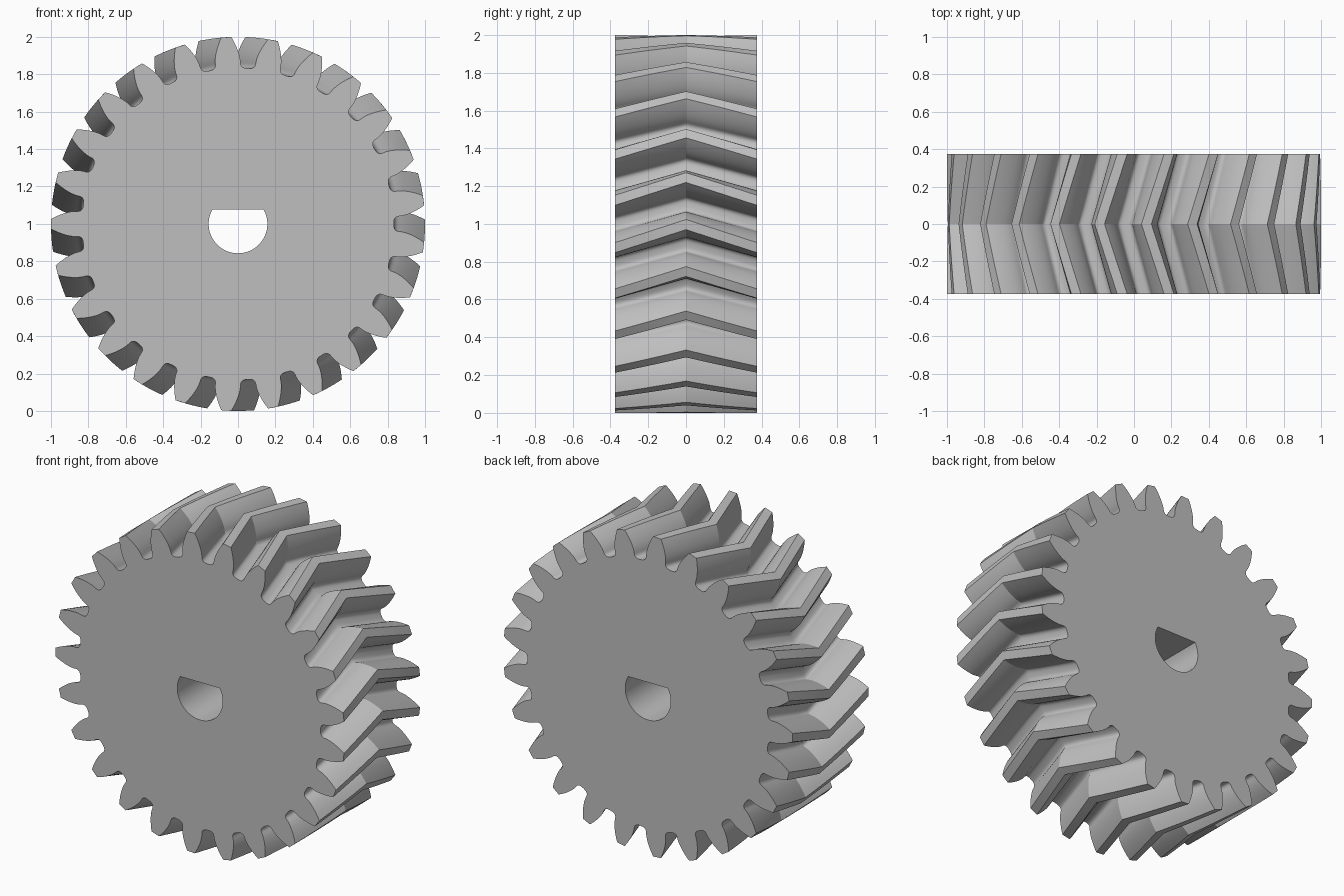
import bpy
import bmesh
import math

TEETH = 25
TIP_R, BASE_R, ROOT_R, PITCH_R = 1.0, 0.87, 0.833, 0.926
HALF_WIDTH = 0.375
TWIST = math.radians(7)
PITCH = 2 * math.pi / TEETH
SLICES = 4          # rings per helical half

cube = bpy.data.objects.get("Cube")
if cube:
    bpy.data.objects.remove(cube, do_unlink=True)

steel = bpy.data.materials.new("plain grey")
steel.use_nodes = True
grey = (0.52, 0.52, 0.52, 1)
steel.diffuse_color = grey
steel.node_tree.nodes["Principled BSDF"].inputs["Base Color"].default_value = grey


def involute(r):
    a = math.acos(min(1, BASE_R / r))
    return math.tan(a) - a


def half_tooth():
    """Angle from the tooth centre and radius, from tip to gap centre."""
    pts = []
    for i in range(8):
        r = TIP_R + (BASE_R - TIP_R) * i / 7
        pts.append((PITCH / 4 + involute(PITCH_R) - involute(r), r))
    # rounded gap floor
    gap = PITCH / 2 - pts[-1][0]
    for i in range(1, 11):
        t = math.pi / 2 * i / 10
        pts.append((PITCH / 2 - gap * math.cos(t) ** 0.7,
                    BASE_R - (BASE_R - ROOT_R) * math.sin(t) ** 0.7))
    pts[-1] = (PITCH / 2, ROOT_R)
    return pts


def gear_profile():
    half = half_tooth()
    tooth = [(-a, r) for a, r in reversed(half)] + half[:-1]
    return [(a + (k + 0.5) * PITCH, r) for k in range(TEETH) for a, r in tooth]


def ring(bm, polar, y, turn=0.0):
    return [bm.verts.new((r * math.cos(a + turn), y, 1 + r * math.sin(a + turn)))
            for a, r in polar]


def skin(bm, lower, upper):
    n = len(lower)
    for i in range(n):
        j = (i + 1) % n
        bm.faces.new((lower[i], lower[j], upper[j], upper[i]))


def loop_edges(bm, verts):
    return [bm.edges.get((v, verts[i - 1])) for i, v in enumerate(verts)]


bm = bmesh.new()

# Herringbone teeth
profile = gear_profile()
rings = []
for i in range(-SLICES, SLICES + 1):
    f = i / SLICES
    rings.append(ring(bm, profile, f * HALF_WIDTH, TWIST * (1 - abs(f))))
for a, b in zip(rings, rings[1:]):
    skin(bm, a, b)

# D-shaped shaft bore with a flat on top
BORE_R, FLAT = 0.157, 0.078
start = math.asin(FLAT / BORE_R)
sweep = math.pi + 2 * start
bore = [(math.pi - start + sweep * i / 40, BORE_R) for i in range(41)]
bore_ends = [ring(bm, bore, y) for y in (-HALF_WIDTH, HALF_WIDTH)]
skin(bm, *bore_ends)

# Flat end faces around the bore
for outer, inner, side in ((rings[0], bore_ends[0], -1), (rings[-1], bore_ends[1], 1)):
    bmesh.ops.triangle_fill(bm, use_beauty=True, use_dissolve=False,
                            edges=loop_edges(bm, outer) + loop_edges(bm, inner),
                            normal=(0, side, 0))

bmesh.ops.recalc_face_normals(bm, faces=bm.faces)
mesh = bpy.data.meshes.new("herringbone_gear")
bm.to_mesh(mesh)
bm.free()
mesh.materials.append(steel)
gear = bpy.data.objects.new("herringbone_gear", mesh)
bpy.context.collection.objects.link(gear)

bpy.ops.object.select_all(action="DESELECT")
gear.select_set(True)
bpy.context.view_layer.objects.active = gear
bpy.ops.object.shade_smooth_by_angle(angle=math.radians(25))
